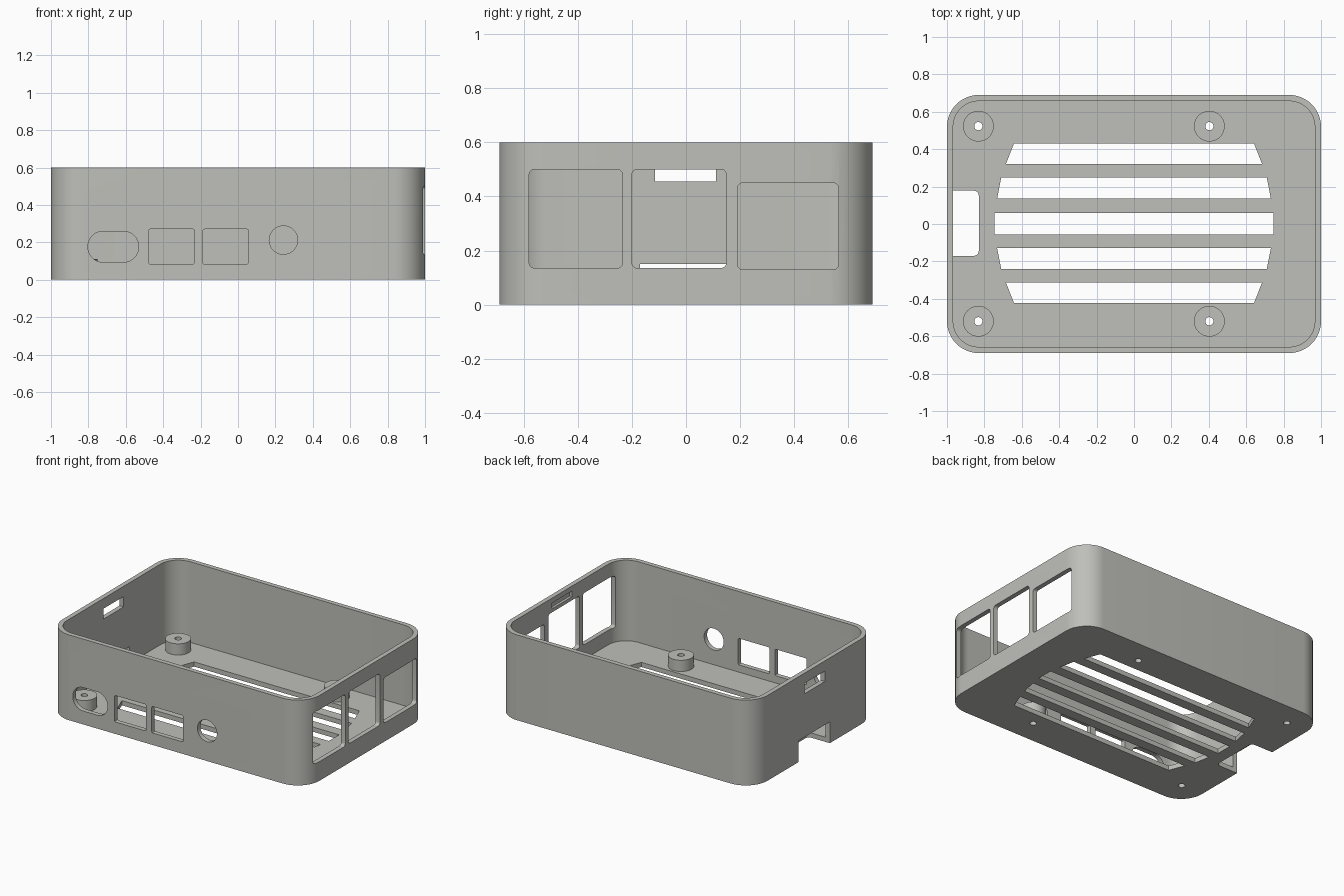
import bpy, bmesh, math
from mathutils import Vector

if "Cube" in bpy.data.objects:
    bpy.data.objects.remove(bpy.data.objects["Cube"])

grey = bpy.data.materials.new("warm grey plastic")
grey.diffuse_color = (0.52, 0.52, 0.49, 1)
grey.use_nodes = True
grey.node_tree.nodes["Principled BSDF"].inputs["Base Color"].default_value = grey.diffuse_color


def rounded(u0, u1, v0, v1, r, n=6):
    """Counter-clockwise outline of a rounded rectangle."""
    pts = []
    for k, (u, v) in enumerate([(u1 - r, v1 - r), (u0 + r, v1 - r),
                                (u0 + r, v0 + r), (u1 - r, v0 + r)]):
        for i in range(n + 1):
            a = math.pi / 2 * (k + i / n)
            pts.append((u + r * math.cos(a), v + r * math.sin(a)))
    return pts


def circle(u, v, r, n=40):
    return [(u + r * math.cos(2 * math.pi * i / n),
             v + r * math.sin(2 * math.pi * i / n)) for i in range(n)]


def prism(name, outline, axis, lo, hi):
    """Extrude an outline along x, y or z between lo and hi."""
    place = {"x": lambda u, v, w: (w, u, v),
             "y": lambda u, v, w: (u, w, v),
             "z": lambda u, v, w: (u, v, w)}[axis]
    bm = bmesh.new()
    face = bm.faces.new([bm.verts.new(place(u, v, lo)) for u, v in outline])
    ext = bmesh.ops.extrude_face_region(bm, geom=[face])
    shift = Vector(place(0, 0, hi - lo))
    bmesh.ops.translate(bm, vec=shift,
                        verts=[g for g in ext["geom"] if isinstance(g, bmesh.types.BMVert)])
    bmesh.ops.recalc_face_normals(bm, faces=bm.faces)
    me = bpy.data.meshes.new(name)
    bm.to_mesh(me)
    bm.free()
    me.materials.append(grey)
    ob = bpy.data.objects.new(name, me)
    bpy.context.collection.objects.link(ob)
    return ob


def combine(target, tool, operation):
    """Apply a boolean and discard the tool."""
    mod = target.modifiers.new("bool", "BOOLEAN")
    mod.operation, mod.solver, mod.object = operation, "EXACT", tool
    bpy.context.view_layer.objects.active = target
    bpy.ops.object.modifier_apply(modifier=mod.name)
    bpy.data.objects.remove(tool)


def cut(outline, axis, lo, hi):
    combine(case, prism("cutter", outline, axis, lo, hi), "DIFFERENCE")


# Open tray with rounded corners
WALL, FLOOR = 0.033, 0.033
case = prism("case_shell", rounded(-1, 1, -0.69, 0.69, 0.17, 12), "z", 0, 0.6)
cut(rounded(-1 + WALL, 1 - WALL, -0.69 + WALL, 0.69 - WALL, 0.137, 12), "z", FLOOR, 0.7)

# Board standoffs with screw holes through the floor
for x in (-0.832, 0.403):
    for y in (-0.52, 0.523):
        combine(case, prism("standoff", circle(x, y, 0.082), "z", 0.01, 0.112), "UNION")
        cut(circle(x, y, 0.022, 24), "z", -0.1, 0.2)

# Floor vents, tapering toward front and back
vents = [(-0.055, 0.06, 0.745, 0.745),
         (0.135, 0.248, 0.732, 0.71), (-0.24, -0.128, 0.71, 0.732),
         (0.32, 0.43, 0.685, 0.642), (-0.422, -0.312, 0.642, 0.685)]
for y0, y1, w0, w1 in vents:
    cut([(-w0, y0), (w0, y0), (w1, y1), (-w1, y1)], "z", -0.1, 0.06)

# Front ports: oval, two rectangles, round jack
for outline in (rounded(-0.802, -0.532, 0.094, 0.259, 0.08, 10),
                rounded(-0.477, -0.233, 0.084, 0.27, 0.008, 3),
                rounded(-0.188, 0.055, 0.084, 0.27, 0.008, 3),
                circle(0.243, 0.212, 0.076)):
    cut(outline, "y", -0.8, -0.69 + WALL + 0.005)

# Three large ports in the right wall
for y0, y1, z0, z1 in [(-0.58, -0.235, 0.135, 0.5),
                       (-0.2, 0.149, 0.135, 0.5),
                       (0.19, 0.564, 0.13, 0.45)]:
    cut(rounded(y0, y1, z0, z1, 0.02), "x", 0.85, 1.1)

# Card notch through the left wall and floor edge
cut(rounded(-1.2, -0.83, -0.17, 0.178, 0.025), "z", -0.1, 0.15)

# Lid catch slots: through on the left, a shallow recess on the right
cut([(-0.115, 0.455), (0.11, 0.455), (0.11, 0.528), (-0.115, 0.528)], "x", -1.1, -0.95)
cut([(-0.115, 0.525), (0.11, 0.525), (0.11, 0.565), (-0.115, 0.565)], "x", 0.95, 0.985)

# Smooth rounded corners, crisp edges
bpy.ops.object.select_all(action="DESELECT")
case.select_set(True)
bpy.context.view_layer.objects.active = case
bpy.ops.object.shade_smooth_by_angle(angle=math.radians(30))
